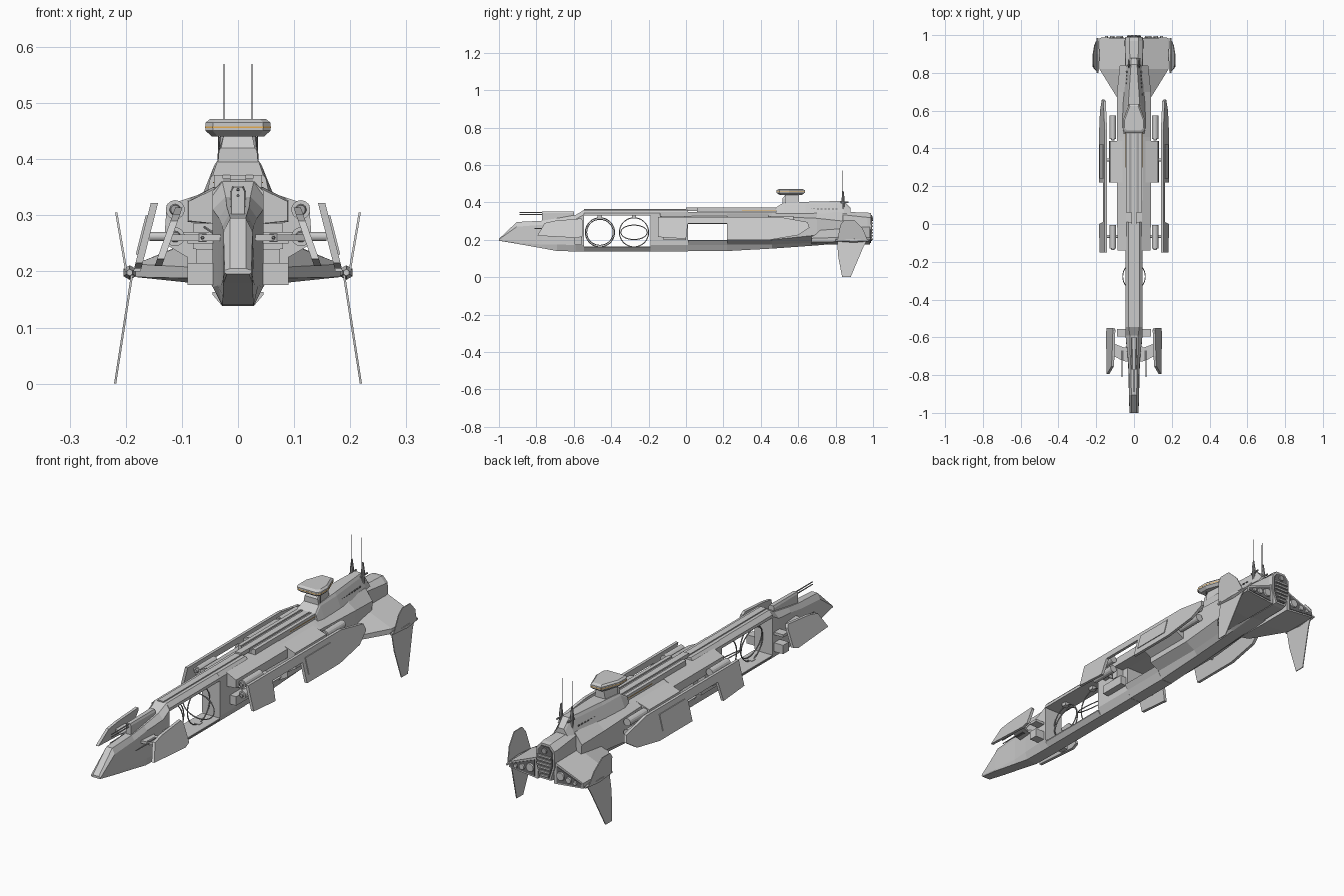
import bpy, bmesh, math
from mathutils import Matrix, Vector


def material(name, r, g, b):
    m = bpy.data.materials.new(name)
    m.diffuse_color = (r, g, b, 1)
    return m


HULL = material("hull grey", 0.6, 0.6, 0.6)
DARK = material("dark grey", 0.16, 0.16, 0.165)
METAL = material("mid grey metal", 0.38, 0.38, 0.385)
ORANGE = material("orange stripe", 0.8, 0.42, 0.08)


def finish(name, bm, mat, mirror=False):
    """Turn a bmesh into an object; mirror copies the geometry across x = 0."""
    if mirror:
        copy = bmesh.ops.duplicate(bm, geom=bm.verts[:] + bm.edges[:] + bm.faces[:])["geom"]
        for v in copy:
            if isinstance(v, bmesh.types.BMVert):
                v.co.x *= -1
    bmesh.ops.recalc_face_normals(bm, faces=bm.faces)
    me = bpy.data.meshes.new(name)
    bm.to_mesh(me)
    bm.free()
    me.materials.append(mat)
    ob = bpy.data.objects.new(name, me)
    bpy.context.collection.objects.link(ob)
    return ob


def skin(bm, rings):
    """Skin closed rings of points, capping both ends."""
    rings = [[bm.verts.new(p) for p in r] for r in rings]
    n = len(rings[0])
    for a, b in zip(rings, rings[1:]):
        for i in range(n):
            bm.faces.new((a[i], a[(i + 1) % n], b[(i + 1) % n], b[i]))
    bm.faces.new(rings[0])
    bm.faces.new(rings[-1])


def loft(name, sections, mat=HULL, sym=True):
    """Sections (y, [(x, z)...]); sym: half profiles closed across x = 0, else mirrored pods."""
    rings = []
    for y, pts in sections:
        full = pts + [(-x, z) for x, z in reversed(pts)] if sym else pts
        rings.append([(x, y, z) for x, z in full])
    bm = bmesh.new()
    skin(bm, rings)
    return finish(name, bm, mat, not sym)


def panel(name, outline, low, high, thick, mat=HULL):
    """Leaning side plate: (y, z) outline, x from the line through low and high (x, z)."""
    def ring(off):
        return [(low[0] + (high[0] - low[0]) * (z - low[1]) / (high[1] - low[1]) + off, y, z)
                for y, z in outline]
    bm = bmesh.new()
    skin(bm, [ring(-thick / 2), ring(thick / 2)])
    return finish(name, bm, mat, True)


def boxes(name, items, mat=HULL, mirror=False):
    """Each item: x0, x1, y0, y1, z0, z1."""
    bm = bmesh.new()
    for x0, x1, y0, y1, z0, z1 in items:
        skin(bm, [[(x0, y, z0), (x1, y, z0), (x1, y, z1), (x0, y, z1)] for y in (y0, y1)])
    return finish(name, bm, mat, mirror)


def rods(name, items, mat=METAL, mirror=False, seg=14):
    """Each item: start, end, radius, end radius."""
    bm = bmesh.new()
    for a, b, r1, r2 in items:
        a, b = Vector(a), Vector(b)
        rot = (b - a).to_track_quat('Z', 'Y').to_matrix().to_4x4()
        bmesh.ops.create_cone(bm, cap_ends=True, segments=seg, radius1=r1, radius2=r2,
                              depth=(b - a).length, matrix=Matrix.Translation((a + b) / 2) @ rot)
    return finish(name, bm, mat, mirror)


# Nose wedge
loft("nose", [
    (-1.0, [(.014, .205), (.024, .202), (.024, .198), (.02, .195)]),
    (-.905, [(.014, .295), (.026, .27), (.027, .185), (.026, .179)]),
    (-.77, [(.016, .302), (.028, .28), (.03, .175), (.027, .155)]),
    (-.69, [(.02, .315), (.034, .295), (.036, .175), (.028, .14)]),
    (-.59, [(.022, .333), (.045, .31), (.045, .172), (.028, .138)]),
    (-.545, [(.028, .36), (.045, .335), (.045, .172), (.028, .138)])])
boxes("nose_collar", [(.04, .09, -.595, -.555, .176, .215), (.04, .09, -.595, -.555, .25, .262)], HULL, True)

# Open frame holding the rings
roof = [(.028, .36), (.045, .343), (.045, .33), (.03, .33)]
loft("frame_roof", [(-.545, roof), (-.19, roof)])
floor = [(.04, .163), (.045, .163), (.045, .158), (.028, .138)]
loft("frame_floor", [(-.545, floor), (-.19, floor)])
boxes("roof_strip", [(-.014, .014, -.545, .06, .355, .365)])
for i, (y, tilts) in enumerate([(-.46, (0, 12)), (-.278, (0, 57))]):
    for j, tilt in enumerate(tilts):
        bpy.ops.mesh.primitive_torus_add(
            major_segments=36, minor_segments=6, major_radius=.078 - .007 * j, minor_radius=.0026,
            location=(0, y, .24), rotation=(0, math.radians(90 - tilt), 0))
        ring = bpy.context.object
        ring.name = f"gyro_ring_{i}_{j}"
        ring.data.materials.append(METAL)
    boxes(f"ring_mount_{i}", [(-.012, .012, y - .012, y + .012, .315, .335),
                              (-.012, .012, y - .012, y + .012, .155, .165)], HULL)

# Main hull, built around the through opening between y 0.01 and 0.22
core = [(.03, .36), (.045, .343), (.045, .172), (.028, .138)]
loft("hull_neck", [(-.19, core), (.01, core)])
mid = [(.045, .348), (.09, .325), (.09, .2), (.045, .175)]
loft("hull_shoulder", [(-.14, [(.04, .348), (.088, .325), (.088, .29), (.04, .285)]),
                       (.22, [(.045, .35), (.09, .327), (.09, .288), (.04, .285)])])
loft("hull_lower_beam", [(y, [(.045, .2), (.06, .195), (.045, .172), (.028, .139)]) for y in (.01, .22)])
loft("aft_hull", [
    (.22, mid + [(.028, .14)]), (.46, mid + [(.028, .153)]),
    (.7, [(.045, .348), (.09, .315), (.088, .225), (.05, .185), (.028, .17)]),
    (.84, [(.04, .348), (.075, .3), (.07, .235), (.05, .19), (.028, .183)])])
loft("hull_side_block", [(y, [(.045, .345), (.127, .318), (.132, .25), (.09, .225)]) for y in (.22, .44)])
boxes("inner_machinery", [(.045, .075, -.12, 0, .2, .24), (.045, .08, -.05, -.02, .24, .285)], HULL, True)

# Spine ridge with its channel
boxes("spine_rails", [(.027, .043, .06, .52, .345, .372)], HULL, True)
boxes("spine_channel", [(-.027, .027, .06, .5, .345, .366)], METAL)
boxes("spine_core", [(-.014, .014, .0, .5, .36, .372)])
boxes("spine_stripe", [(.043, .0445, .3, .5, .358, .3595)], ORANGE, True)

# Command tower
loft("superstructure", [
    (.48, [(.045, .372), (.05, .365), (.055, .34)]),
    (.52, [(.036, .398), (.042, .39), (.062, .34)]),
    (.64, [(.03, .403), (.038, .39), (.058, .34)]),
    (.845, [(.016, .408), (.022, .395), (.04, .34)]),
    (.88, [(.014, .37), (.02, .36), (.036, .34)])])
loft("tower_neck", [(.515, [(.03, .42), (.034, .415), (.036, .39)]),
                    (.535, [(.025, .445), (.03, .42), (.034, .39)]),
                    (.605, [(.018, .445), (.022, .42), (.028, .39)])])


def bridge_deck(name, levels, mat):
    """Stacked plan outlines, each level (z, scale)."""
    plan = [(.045, .485), (.058, .5), (.058, .55), (.026, .635)]
    bm = bmesh.new()
    full = plan + [(-x, y) for x, y in reversed(plan)]
    skin(bm, [[(x * s, .56 + (y - .56) * s, z) for x, y in full] for z, s in levels])
    finish(name, bm, mat)


bridge_deck("bridge", [(.44, .8), (.451, 1), (.465, 1), (.472, .85)], HULL)
bridge_deck("bridge_stripe", [(.4555, 1.008), (.4585, 1.008)], ORANGE)
boxes("tower_windows", [(.0425 - .0008 * i, .049 - .0008 * i, .56 + .02 * i, .57 + .02 * i, .362, .367)
                        for i in range(13)], DARK, True)
rods("antennas", [((.025, .835, .36), (.025, .835, .57), .0018, .0012),
                  ((.036, .53, .34), (.034, .53, .44), .0015, .0015)], DARK, True, 6)
rods("antenna_pods", [((.027, .84, .345), (.027, .84, .42), .006, .008),
                      ((.027, .84, .42), (.027, .84, .46), .008, .003),
                      ((.027, .825, .40), (.027, .87, .40), .004, .004)], METAL, True, 8)

# Leaning armour plates with their carriers
panel("side_armour", [(-.15, .215), (0, .205), (.01, .287), (.22, .287), (.22, .2), (.45, .2),
                      (.6, .225), (.66, .265), (.65, .295), (.5, .322), (-.15, .322)],
      (.18, .2), (.149, .322), .013)
panel("side_armour_ply", [(.24, .23), (.42, .23), (.42, .3), (.24, .3)], (.187, .2), (.156, .322), .006)
panel("front_armour", [(-.795, .222), (-.755, .29), (-.7, .302), (-.56, .314), (-.55, .3),
                       (-.55, .22), (-.58, .21)], (.142, .21), (.105, .315), .013)
rods("armour_arms", [((.04, y, z), (.158, y, z), .008, .008)
                     for y, z in ((-.065, .262), (.34, .262))], HULL, True)
rods("side_tanks", [((.112, y0, z), (.112, y1, z), .017, .017)
                    for y0, y1 in ((-.13, -.005), (.45, .575)) for z in (.31, .262)], HULL, True)
rods("tank_caps", [((.112, y, z), (.112, y - .008, z), .01, .008)
                   for y in (-.13, .45) for z in (.31, .262)], METAL, True)

# Swept wings carrying the front plates
bm = bmesh.new()
wing = [(.02, -.63), (.05, -.655), (.115, -.63), (.122, -.69), (.06, -.725), (.02, -.73)]
skin(bm, [[(x, y, z) for x, y in wing] for z in (.254, .266)])
finish("front_wings", bm, HULL, True)
rods("front_guns", [((.063, -.81, .26), (.063, -.69, .26), .002, .004)], METAL, True, 8)
boxes("gun_blocks", [(.056, .07, -.72, -.67, .252, .268)], DARK, True)

# Nose turret with stacked barrels
loft("nose_turret", [(-.77, [(.008, .35), (.012, .342), (.012, .3)]),
                     (-.6, [(.01, .352), (.014, .342), (.014, .31)])])
rods("nose_barrels", [((0, -.89, z), (0, -.74, z), .0022, .003) for z in (.346, .335)], METAL, False, 8)

# Engine section
loft("tail_pod", [(.78, [(.02, .35), (.045, .34), (.05, .21), (.03, .182)]),
                  (.97, [(.024, .346), (.047, .32), (.05, .25), (.028, .182)]),
                  (.99, [(.022, .342), (.044, .318), (.046, .25), (.026, .186)])])
loft("tail_grille", [(y, [(.018, .333), (.036, .312), (.038, .25), (.02, .194)]) for y in (.985, .994)], DARK)
boxes("grille_bars", [(-w, w, .99, 1.0, z, z + .008) for z, w in
                      ((.2, .02), (.217, .025), (.234, .031), (.251, .035), (.268, .035), (.285, .034))])
rods("tail_thruster", [((0, .985, .313), (0, 1.0, .313), .014, .012)], METAL)
loft("engine_wings", [
    (.67, [(.04, .27), (.09, .208), (.09, .188), (.04, .178)]),
    (.82, [(.04, .272), (.183, .213), (.183, .19), (.04, .175)]),
    (.985, [(.04, .272), (.183, .213), (.183, .19), (.04, .175)])], HULL, False)
loft("exhaust_plates", [(y, [(.055, .256), (.176, .209), (.176, .195), (.055, .184)])
                        for y in (.98, .988)], DARK, False)
rods("exhausts", [((x, .98, z), (x, .994, z), r, r * .8) for x, z, r in
                  ((.075, .218, .022), (.115, .211, .015), (.146, .206, .01))], HULL, True)

# Tail fins and their root spindles
rods("fin_roots", [((.193, .8, .198), (.193, .9, .198), .006, .013),
                   ((.193, .9, .198), (.193, .985, .198), .013, .005)], HULL, True, 6)
panel("upper_fins", [(.81, .2), (.825, .28), (.845, .305), (.9, .305), (.945, .26), (.97, .2)],
      (.199, .2), (.217, .305), .004)
panel("lower_fins", [(.81, .2), (.97, .2), (.95, .165), (.88, 0), (.835, 0), (.812, .12)],
      (.219, 0), (.188, .2), .004)
